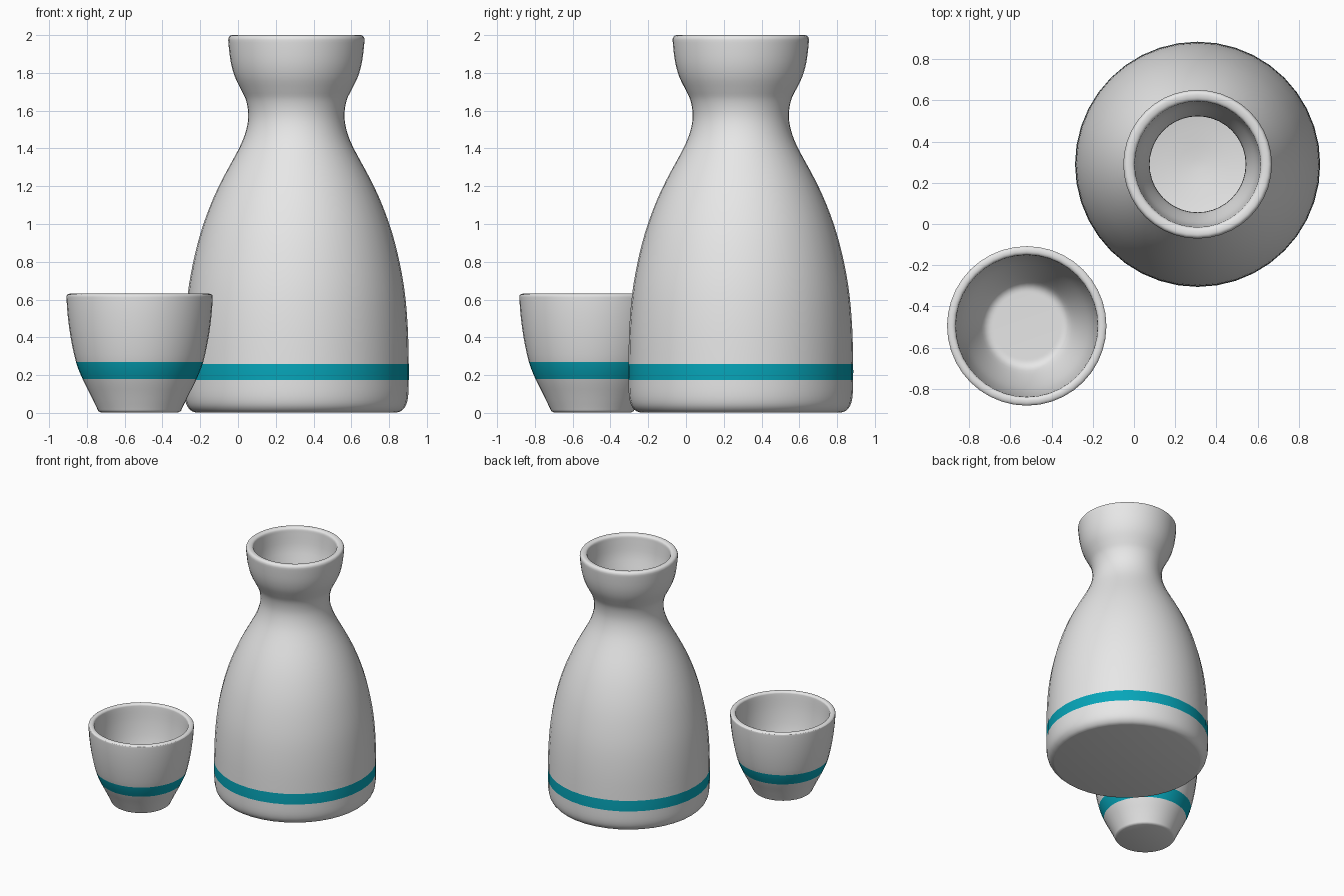
import bpy, bmesh, math
from mathutils import Vector

if "Cube" in bpy.data.objects:
    bpy.data.objects.remove(bpy.data.objects["Cube"])


def material(name, rgb):
    m = bpy.data.materials.new(name)
    m.diffuse_color = (*rgb, 1)
    m.use_nodes = True
    m.node_tree.nodes["Principled BSDF"].inputs["Base Color"].default_value = m.diffuse_color
    return m


GLAZE = material("pale grey glaze", (0.8, 0.8, 0.8))
TEAL = material("teal stripe", (0.002, 0.38, 0.49))
SEGMENTS = 40


def smooth(points, steps=3):
    """Catmull-Rom curve through (radius, height) points."""
    p = [Vector(q) for q in points]
    p = [p[0]] + p + [p[-1]]
    out = []
    for a, b, c, d in zip(p, p[1:], p[2:], p[3:]):
        for i in range(steps):
            t = i / steps
            out.append(0.5 * (2 * b + (c - a) * t + (2 * a - 5 * b + 4 * c - d) * t ** 2
                              + (3 * b - a - 3 * c + d) * t ** 3))
    return out + [p[-1]]


def vessel(name, outer, inner, band, centre):
    """Lathe an outer wall and an inner wall, then colour the stripe."""
    profile = smooth(outer + inner)
    outer_faces = 3 * (len(outer) - 1)
    bm = bmesh.new()
    rings = []
    for r, z in profile:
        rings.append([bm.verts.new((r * math.cos(a), r * math.sin(a), z))
                      for a in (2 * math.pi * i / SEGMENTS for i in range(SEGMENTS))])
    for k, (low, high) in enumerate(zip(rings, rings[1:])):
        mid = (profile[k][1] + profile[k + 1][1]) / 2
        for i in range(SEGMENTS):
            j = (i + 1) % SEGMENTS
            f = bm.faces.new((low[i], low[j], high[j], high[i]))
            f.material_index = int(k < outer_faces and band[0] < mid < band[1])
    bm.faces.new(rings[0][::-1])
    bm.faces.new(rings[-1])
    mesh = bpy.data.meshes.new(name)
    bm.to_mesh(mesh)
    bm.free()
    mesh.materials.append(GLAZE)
    mesh.materials.append(TEAL)
    ob = bpy.data.objects.new(name, mesh)
    ob.location = (*centre, 0)
    bpy.context.collection.objects.link(ob)
    bpy.ops.object.select_all(action='DESELECT')
    ob.select_set(True)
    bpy.context.view_layer.objects.active = ob
    bpy.ops.object.shade_smooth_by_angle(angle=math.radians(50))


# Tall bottle with a pinched neck and flared mouth
vessel("bottle",
       [(0.535, 0.003), (0.557, 0.012), (0.580, 0.04), (0.592, 0.09), (0.595, 0.175),
        (0.595, 0.26), (0.590, 0.45), (0.575, 0.63), (0.548, 0.79), (0.508, 0.95),
        (0.455, 1.10), (0.393, 1.235), (0.309, 1.39), (0.274, 1.47), (0.257, 1.54),
        (0.256, 1.60), (0.268, 1.66), (0.292, 1.71), (0.326, 1.78), (0.348, 1.86),
        (0.360, 1.96), (0.359, 1.985), (0.350, 1.997), (0.335, 2.0)],
       [(0.317, 1.996), (0.307, 1.984), (0.303, 1.95), (0.29, 1.84), (0.26, 1.73),
        (0.239, 1.65), (0.234, 1.58), (0.245, 1.48), (0.345, 1.235), (0.405, 1.10),
        (0.458, 0.95), (0.525, 0.63), (0.545, 0.35), (0.535, 0.22), (0.46, 0.13),
        (0.25, 0.07), (0.03, 0.04)],
       (0.175, 0.26), (0.309, 0.29))

# Small drinking cup
vessel("cup",
       [(0.205, 0.003), (0.218, 0.01), (0.228, 0.03), (0.262, 0.10), (0.302, 0.18),
        (0.337, 0.27), (0.365, 0.40), (0.381, 0.52), (0.387, 0.61), (0.385, 0.623),
        (0.377, 0.629), (0.366, 0.631)],
       [(0.355, 0.629), (0.347, 0.621), (0.344, 0.60), (0.335, 0.48), (0.312, 0.34),
        (0.27, 0.21), (0.22, 0.10), (0.19, 0.068), (0.16, 0.063)],
       (0.18, 0.27), (-0.521, -0.495))
